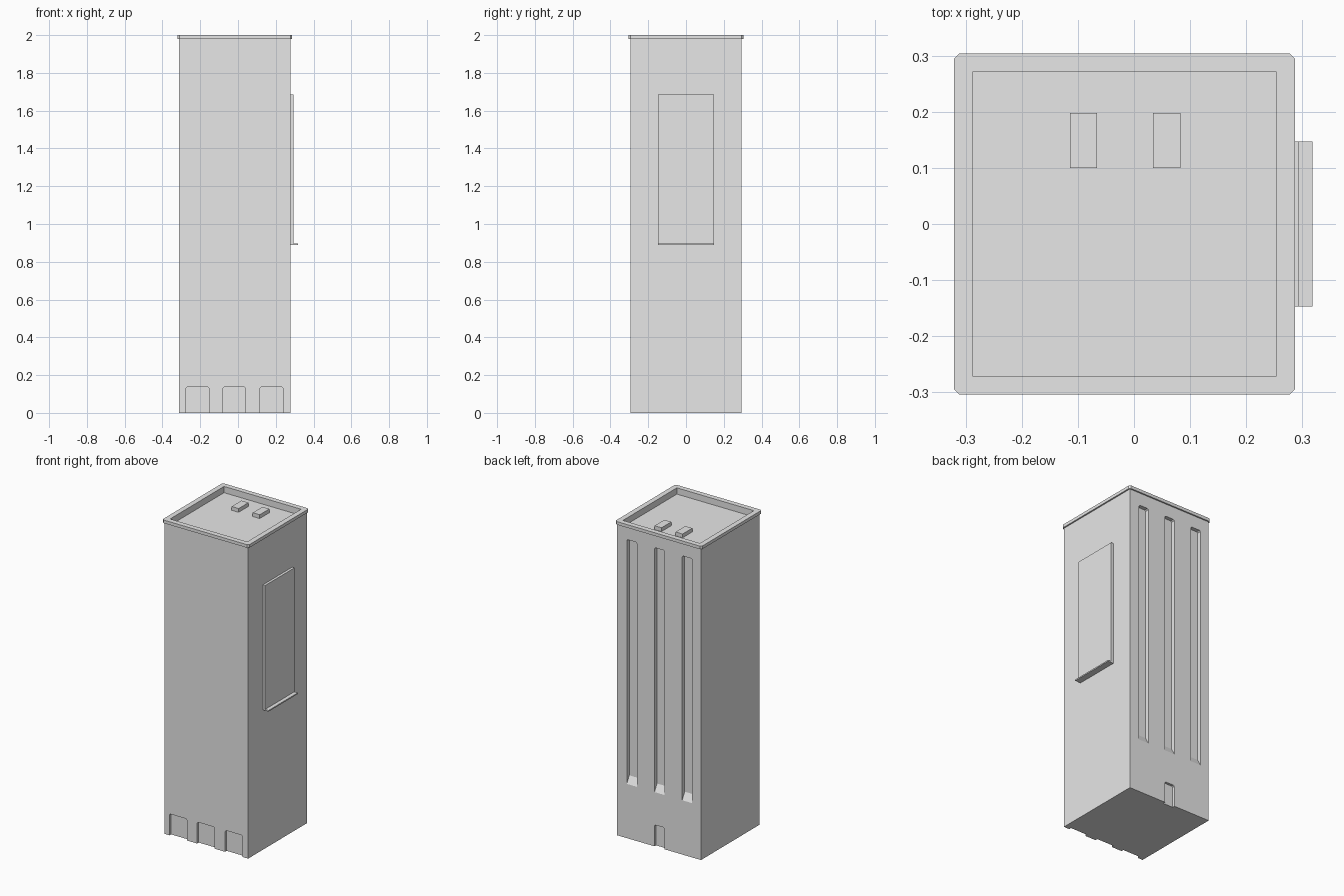
import bpy, bmesh

cube = bpy.data.objects.get("Cube")
if cube:
    bpy.data.objects.remove(cube, do_unlink=True)

# Single concrete grey
grey = bpy.data.materials.new("concrete_grey")
grey.use_nodes = True
colour = (0.8, 0.8, 0.8, 1)
grey.diffuse_color = colour
grey.node_tree.nodes["Principled BSDF"].inputs["Base Color"].default_value = colour

CX = -0.017          # tower axis, offset by the side panel
HALF = 0.295         # half width of the tower
SLOT_X = (-0.215, -0.02, 0.175)
DOOR_X = (-0.215, -0.02, 0.177)


def finish(name, bm):
    bmesh.ops.recalc_face_normals(bm, faces=bm.faces)
    mesh = bpy.data.meshes.new(name)
    bm.to_mesh(mesh)
    bm.free()
    mesh.materials.append(grey)
    obj = bpy.data.objects.new(name, mesh)
    bpy.context.collection.objects.link(obj)
    return obj


def box_bmesh(lo, hi):
    bm = bmesh.new()
    bmesh.ops.create_cube(bm, size=1)
    for v in bm.verts:
        v.co = [(a + b) / 2 + c * (b - a) for a, b, c in zip(lo, hi, v.co)]
    return bm


def box(name, lo, hi):
    return finish(name, box_bmesh(lo, hi))


def bevel_along(bm, axis, width, keep=lambda e: True):
    """Chamfer the edges running along one axis."""
    edges = [e for e in bm.edges if keep(e)
             and abs((e.verts[0].co - e.verts[1].co).normalized()[axis]) > 0.99]
    bmesh.ops.bevel(bm, geom=edges, offset=width, segments=1, affect='EDGES')


def recess(x, width, z0, z1, depth, side, slope=0.0):
    """Cutter for a niche in the front (side -1) or back (side 1) wall."""
    out = 0.05
    bm = box_bmesh((x - width / 2, -depth, z0), (x + width / 2, out, z1))
    for v in bm.verts:
        if v.co.z < (z0 + z1) / 2:        # sloping sill
            v.co.z -= slope * v.co.y / depth
    bevel_along(bm, 1, 0.007, lambda e: all(v.co.z > z1 - 0.001 for v in e.verts))
    for v in bm.verts:
        v.co.y = side * (HALF + v.co.y)
    return finish("recess_cutter", bm)


def carve(obj, cutters):
    """Subtract the cutters and bake the result."""
    for c in cutters:
        c.hide_render = True
        mod = obj.modifiers.new("carve", 'BOOLEAN')
        mod.operation = 'DIFFERENCE'
        mod.solver = 'EXACT'
        mod.object = c
    graph = bpy.context.evaluated_depsgraph_get()
    graph.update()
    baked = bpy.data.meshes.new_from_object(obj.evaluated_get(graph))
    obj.modifiers.clear()
    obj.data = baked
    for c in cutters:
        bpy.data.objects.remove(c, do_unlink=True)


def roof_well():
    return box("roof_well_cutter", (CX - 0.271, -0.271, 1.96), (CX + 0.271, 0.271, 2.1))


# Tower body with window slots, entrances and sunken roof
tower = box("tower_body", (CX - HALF, -HALF, 0), (CX + HALF, HALF, 1.98))
cutters = [roof_well()]
for side in (-1, 1):
    for x in SLOT_X:
        cutters.append(recess(x, 0.07, 0.345, 1.9, 0.025, side, slope=0.045))
for x in DOOR_X:
    cutters.append(recess(x, 0.122, -0.05, 0.137, 0.016, -1))
cutters.append(recess(-0.02, 0.07, -0.05, 0.137, 0.016, 1))
carve(tower, cutters)

# Roof rim with chamfered corners
bm = box_bmesh((CX - 0.304, -0.304, 1.98), (CX + 0.304, 0.304, 2.0))
bevel_along(bm, 2, 0.01)
carve(finish("roof_rim", bm), [roof_well()])

# Two rooftop units
for name, x in (("roof_unit_right", -0.09), ("roof_unit_left", 0.058)):
    box(name, (x - 0.0245, 0.1, 1.955), (x + 0.0245, 0.198, 1.984))

# Panel on the left wall with its ledge
wall = CX + HALF
box("wall_panel", (wall - 0.005, -0.147, 0.893), (0.294, 0.147, 1.685))
box("panel_ledge", (wall - 0.005, -0.147, 0.889), (0.318, 0.147, 0.897))
